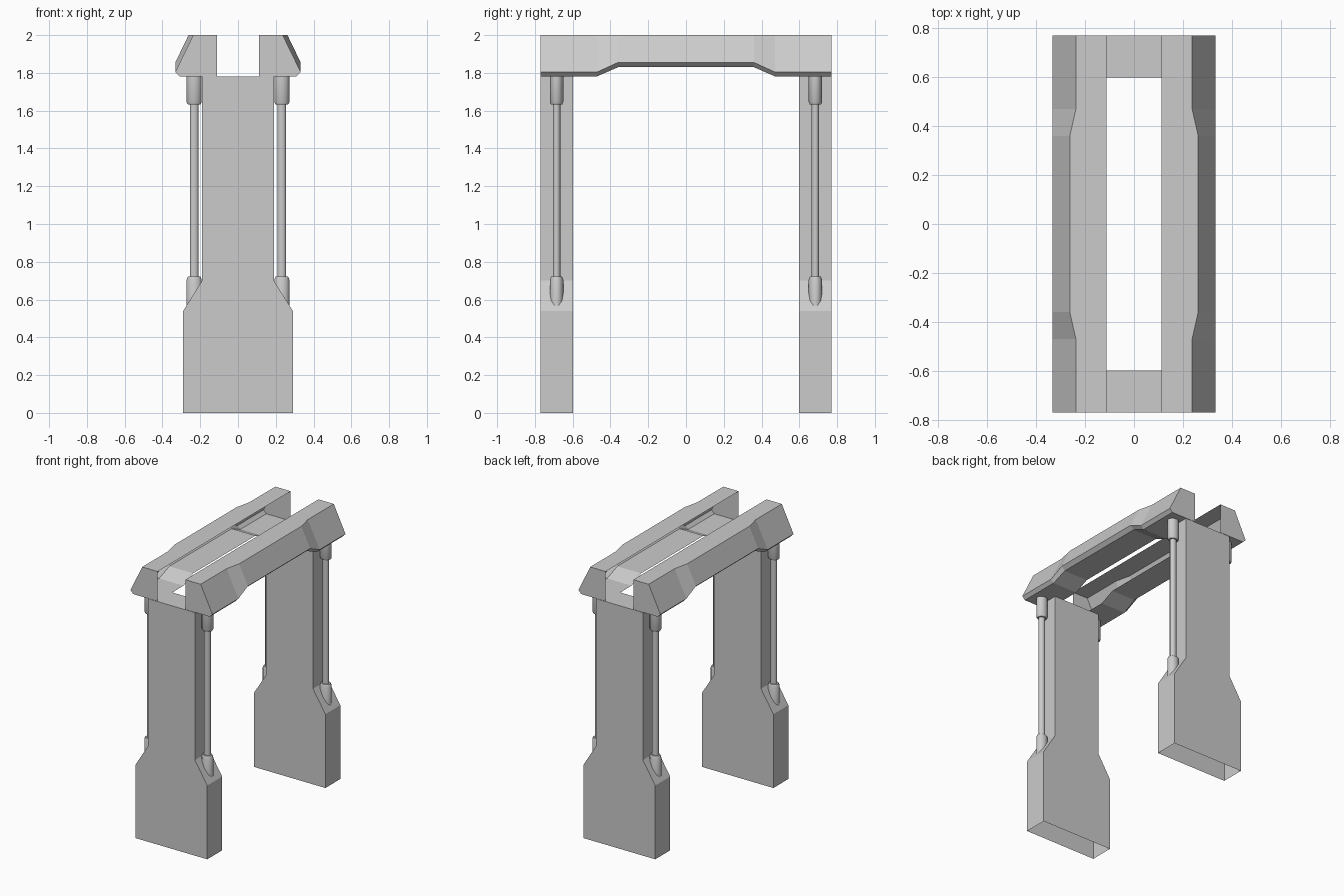
import bpy
import bmesh
from math import cos, sin, pi

cube = bpy.data.objects.get("Cube")
if cube:
    bpy.data.objects.remove(cube, do_unlink=True)

grey = bpy.data.materials.new("plain grey")
grey.use_nodes = True
GREY = (0.6, 0.6, 0.6, 1)
grey.diffuse_color = GREY
grey.node_tree.nodes["Principled BSDF"].inputs["Base Color"].default_value = GREY


def loft(name, sections, skip=(), caps=(True, True), smooth=False):
    """Skin a row of matching closed sections, leaving out the skipped strips."""
    bm = bmesh.new()
    rings = [[bm.verts.new(p) for p in s] for s in sections]
    n = len(rings[0])
    for a, b in zip(rings, rings[1:]):
        for i in range(n):
            if i not in skip:
                j = (i + 1) % n
                bm.faces.new((a[i], a[j], b[j], b[i]))
    for ring, wanted in zip((rings[0], rings[-1]), caps):
        if wanted:
            bm.faces.new(ring)
    bmesh.ops.recalc_face_normals(bm, faces=bm.faces)
    # An open shell still has to face outwards, judged by its highest face
    bm.normal_update()
    top = max(bm.faces, key=lambda f: f.calc_center_median().z)
    if top.normal.z < -0.1:
        bmesh.ops.reverse_faces(bm, faces=bm.faces)
    mesh = bpy.data.meshes.new(name)
    bm.to_mesh(mesh)
    bm.free()
    obj = bpy.data.objects.new(name, mesh)
    mesh.materials.append(grey)
    bpy.context.collection.objects.link(obj)
    if smooth:
        bpy.ops.object.select_all(action='DESELECT')
        obj.select_set(True)
        bpy.context.view_layer.objects.active = obj
        bpy.ops.object.shade_smooth_by_angle(angle=pi / 4)
    return obj


# Legs: hollow, open at the foot, wide below and narrow above
def leg(name, side):
    levels = [(0.29, 0), (0.29, 0.54), (0.19, 0.70), (0.19, 1.78)]
    inner, outer = 0.597 * side, 0.77 * side
    loft(name, [[(-w, inner, z), (w, inner, z), (w, outer, z), (-w, outer, z)]
                for w, z in levels], caps=(False, True))


# Top beams: shells open towards the slot, raised and widened mid-span
END = [(0.112, 2), (0.237, 2), (0.332, 1.805), (0.31, 1.782), (0.112, 1.782)]
MIDDLE = [(0.112, 2), (0.262, 2), (0.332, 1.855), (0.305, 1.83), (0.112, 1.83)]


def beam(name, side):
    stations = [(-0.77, END), (-0.47, END), (-0.36, MIDDLE),
                (0.36, MIDDLE), (0.47, END), (0.77, END)]
    loft(name, [[(x * side, y, z) for x, z in profile] for y, profile in stations],
         skip=(4,))


# Pistons: slightly oval turned parts beside each leg
def turned(name, x, y, levels):
    angles = [(i + 0.5) * pi / 5 for i in range(10)]
    loft(name, [[(x + r * 1.05 * cos(a), y + r * 0.88 * sin(a), z) for a in angles]
                for r, z in levels], smooth=True)


for end, side_y in (("front", -1), ("back", 1)):
    leg(end + "_leg", side_y)
    for hand, side_x in (("left", 1), ("right", -1)):
        x, y = 0.232 * side_x, 0.685 * side_y
        tag = end + "_" + hand
        turned(tag + "_piston_collar", x, y, [(0.033, 1.632), (0.04, 1.645), (0.04, 1.782)])
        turned(tag + "_piston_rod", x, y, [(0.023, 0.68), (0.023, 1.68)])
        turned(tag + "_piston_cup", x, y, [(0.04, 0.55), (0.04, 0.705), (0.033, 0.722)])

for hand, side_x in (("left", 1), ("right", -1)):
    beam(hand + "_top_beam", side_x)
